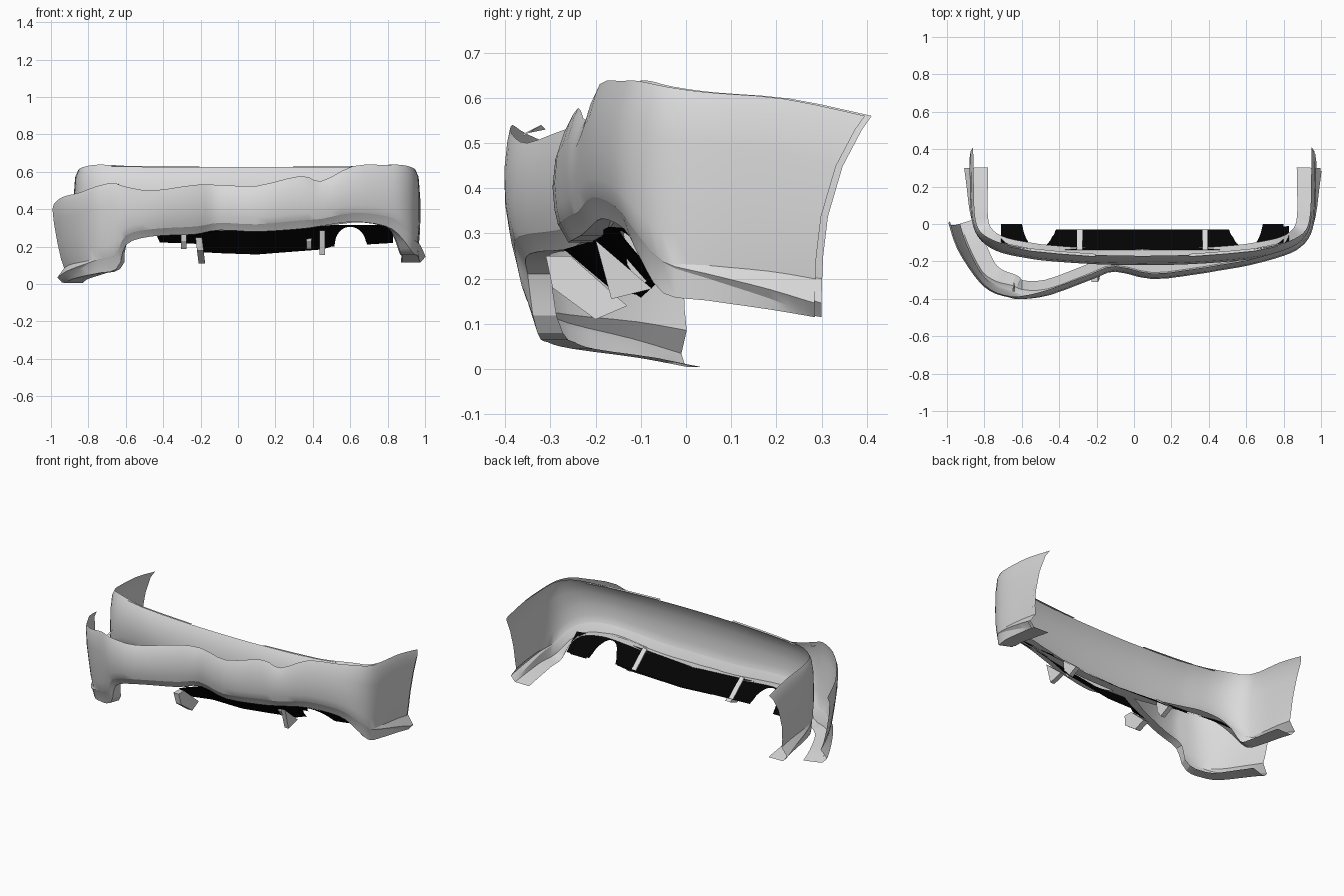
import bpy, math
from mathutils import Vector

if "Cube" in bpy.data.objects:
    bpy.data.objects.remove(bpy.data.objects["Cube"])

CX = 0.045   # centre line of the intact bumper


def material(name, col):
    m = bpy.data.materials.new(name)
    m.diffuse_color = (*col, 1)
    m.use_nodes = True
    m.node_tree.nodes["Principled BSDF"].inputs["Base Color"].default_value = m.diffuse_color
    return m


GREY = material("light_grey_plastic", (0.7, 0.7, 0.7))
BLACK = material("black_plastic", (0.001, 0.001, 0.001))


def add(name, verts, faces, mat, smooth=None):
    me = bpy.data.meshes.new(name)
    me.from_pydata([tuple(v) for v in verts], [], faces)
    me.materials.append(mat)
    ob = bpy.data.objects.new(name, me)
    bpy.context.collection.objects.link(ob)
    if smooth:
        bpy.ops.object.select_all(action='DESELECT')
        ob.select_set(True)
        bpy.context.view_layer.objects.active = ob
        bpy.ops.object.shade_smooth_by_angle(angle=math.radians(smooth))
    return ob


def grid_faces(rows, cols):
    return [(i * cols + j, i * cols + j + 1, (i + 1) * cols + j + 1, (i + 1) * cols + j)
            for i in range(rows - 1) for j in range(cols - 1)]


def spline(pts, n):
    """Catmull-Rom interpolation of tuples of any size."""
    out = []
    for i in range(len(pts) - 1):
        a, b, c, d = (pts[max(i - 1, 0)], pts[i], pts[i + 1], pts[min(i + 2, len(pts) - 1)])
        for k in range(n):
            t = k / n
            out.append(tuple(0.5 * (2 * q + (r - p) * t + (2 * p - 5 * q + 4 * r - s) * t * t
                                    + (3 * q - p - 3 * r + s) * t ** 3)
                             for p, q, r, s in zip(a, b, c, d)))
    return out + [pts[-1]]


# cross-section: height fraction and outward offset in the middle,
# outward offset in the side wings, height and offset where the wing strake is fully grown
SECTION = [(1, -.05, -.02, 1, -.02), (.93, -.035, -.006, .93, -.006), (.75, -.01, 0, .75, 0),
           (.5, 0, 0, .5, 0), (.3, -.004, 0, .3, -.004), (.16, -.012, -.004, .19, -.01),
           (.155, -.013, -.005, .07, .028), (.15, -.014, -.006, .01, .004),
           (0, -.035, -.01, 0, -.002), (0, -.085, -.085, 0, -.1)]


def shell(name, stations, rim=1, n=3):
    """Loft along stations (x, y, z top, z bottom, wing weight, rear shear, lean, strake)."""
    st = spline(stations, n)
    verts = []
    for i, (x, y, zt, zb, w, sh, lean, g) in enumerate(st):
        a, b = st[max(i - 1, 0)], st[min(i + 1, len(st) - 1)]
        t = Vector((b[0] - a[0], b[1] - a[1])).normalized()
        w, g = min(max(w, 0), 1), min(max(g, 0), 1)
        for f, om, ow, fs, os in SECTION:
            if f > .6:
                om *= rim
            o = om * (1 - w) + (ow * (1 - g) + os * g) * w + lean * (f - .5)
            f = f * (1 - g) + fs * g
            verts.append((x + t.y * o, y - t.x * o + sh * f ** 3, zb + (zt - zb) * f))
    return add(name, verts, grid_faces(len(st), len(SECTION)), GREY, 25)


# intact bumper: right half stations, mirrored for the left
HALF = [(0, -.22, .625, .285, 0, 0, 0, 0), (.25, -.215, .625, .29, 0, 0, 0, 0),
        (.5, -.198, .625, .32, 0, 0, 0, 0), (.62, -.182, .63, .33, 0, 0, 0, 0),
        (.75, -.155, .637, .31, 0, 0, 0, 0), (.84, -.11, .637, .25, .3, 0, 0, 0),
        (.895, -.04, .625, .168, .9, 0, 0, 0), (.917, .06, .612, .152, 1, 0, 0, .3),
        (.922, .2, .598, .132, 1, .03, 0, .7), (.925, .3, .56, .115, 1, .11, 0, 1)]
right = [(s[0] + CX, *s[1:]) for s in HALF]
left = [(CX - s[0], *s[1:]) for s in HALF[:0:-1]]
shell("intact_bumper", left + right)

# crushed bumper: left side pushed forward and down, right corner unharmed
CRUSHED = [(-.965, -.01, .43, .005, 1, .03, .08, 1), (-.925, -.12, .465, .025, 1, 0, .07, .7),
           (-.84, -.27, .49, .045, 1, 0, .05, .3), (-.76, -.345, .52, .06, .8, 0, .06, 0),
           (-.67, -.38, .54, .08, .4, 0, .06, 0), (-.6, -.4, .52, .21, 0, 0, .03, 0),
           (-.45, -.38, .50, .255, 0, 0, 0, 0), (-.22, -.295, .53, .265, 0, 0, 0, 0),
           (-.1, -.255, .53, .288, 0, 0, 0, 0), (.1, -.295, .525, .28, 0, 0, 0, 0),
           (.34, -.268, .578, .295, 0, 0, 0, 0), (.45, -.25, .55, .31, 0, 0, 0, 0),
           (.62, -.22, .63, .333, 0, 0, 0, 0)]
shell("crushed_bumper", CRUSHED + [(s[0] + .005, s[1] - .015, *s[2:]) for s in right[4:]], .6)

# upper mounting lips of the intact bumper
for s in (-1, 1):
    pts = [(CX + s * u, y) for u, y in ((.25, -.175), (.45, -.16), (.6, -.145), (.72, -.12))]
    verts = [v for x, y in pts for v in ((x, y, .63), (x, y + .015, .628))]
    add("mounting_lip", verts, grid_faces(4, 2), GREY)

# torn tab on the crushed bumper
add("torn_tab", [(-.65, -.36, .52), (-.635, -.36, .515), (-.635, -.32, .54), (-.645, -.31, .53)],
    [(0, 1, 2), (0, 2, 3)], GREY)


def diffuser(name, x0, x1, edge, n=150):
    """Sloping black plate; edge(x) gives top point and bottom point as (y, z)."""
    verts = []
    for i in range(n + 1):
        x = x0 + (x1 - x0) * i / n
        (ya, za), (yb, zb) = edge(x)
        v = 1.0
        for c in (CX - .555, CX + .555):        # round exhaust cut-outs
            d = (x - c) / .085
            if abs(d) < 1:
                v = 1 - .93 * math.sqrt(1 - d * d)
        verts += [(x, ya, za), (x, ya + (yb - ya) * v, za + (zb - za) * v)]
    return add(name, verts, grid_faces(n + 1, 2), BLACK)


def lerp_table(x, table):
    for a, b in zip(table, table[1:]):
        if x <= b[0]:
            t = max((x - a[0]) / (b[0] - a[0]), 0)
            return [p + (q - p) * t for p, q in zip(a[1:], b[1:])]
    return table[-1][1:]


def intact_edge(x):
    u = abs(x - CX)
    return ((-.138 if u < .6 else -.138 + (u - .6) * .25, .285 + .03 * min(u / .5, 1)),
            (-.03, .205 + .015 * u / .4) if u < .475 else (0, .22))


def crushed_edge(x):
    ya, za, yb, zb = lerp_table(x, [(-.22, -.27, .265, -.16, .172), (-.1, -.2, .285, -.11, .165),
                                    (.1, -.21, .285, -.1, .158), (.45, -.18, .31, -.07, .185),
                                    (.5, -.17, .315, -.06, .2), (.83, -.11, .31, -.01, .22)])
    return (ya, za), (yb, zb)


diffuser("intact_diffuser", CX - .755, CX + .755, intact_edge)
diffuser("crushed_diffuser", -.22, .83, crushed_edge)


def fin(name, x, profile, skew=0.0, w=.028):
    """Thin upright fin from a (y, z) profile."""
    n = len(profile)
    z0 = profile[0][1]
    verts = [(x + s * w / 2 + skew * (z0 - z), y, z) for s in (-1, 1) for y, z in profile]
    faces = [tuple(range(n)), tuple(range(2 * n - 1, n - 1, -1))]
    faces += [(i, (i + 1) % n, n + (i + 1) % n, n + i) for i in range(n)]
    add(name, verts, faces, GREY)


for s in (-1, 1):
    fin("intact_fin", CX + s * .335, [(-.14, .315), (-.13, .23), (-.1, .187), (-.028, .222)])
fin("crushed_fin_left", -.21, [(-.31, .25), (-.295, .18), (-.2, .11), (-.13, .14), (-.255, .25)], .12, .035)
fin("crushed_fin_right", .45, [(-.2, .285), (-.165, .155), (-.075, .178)])
